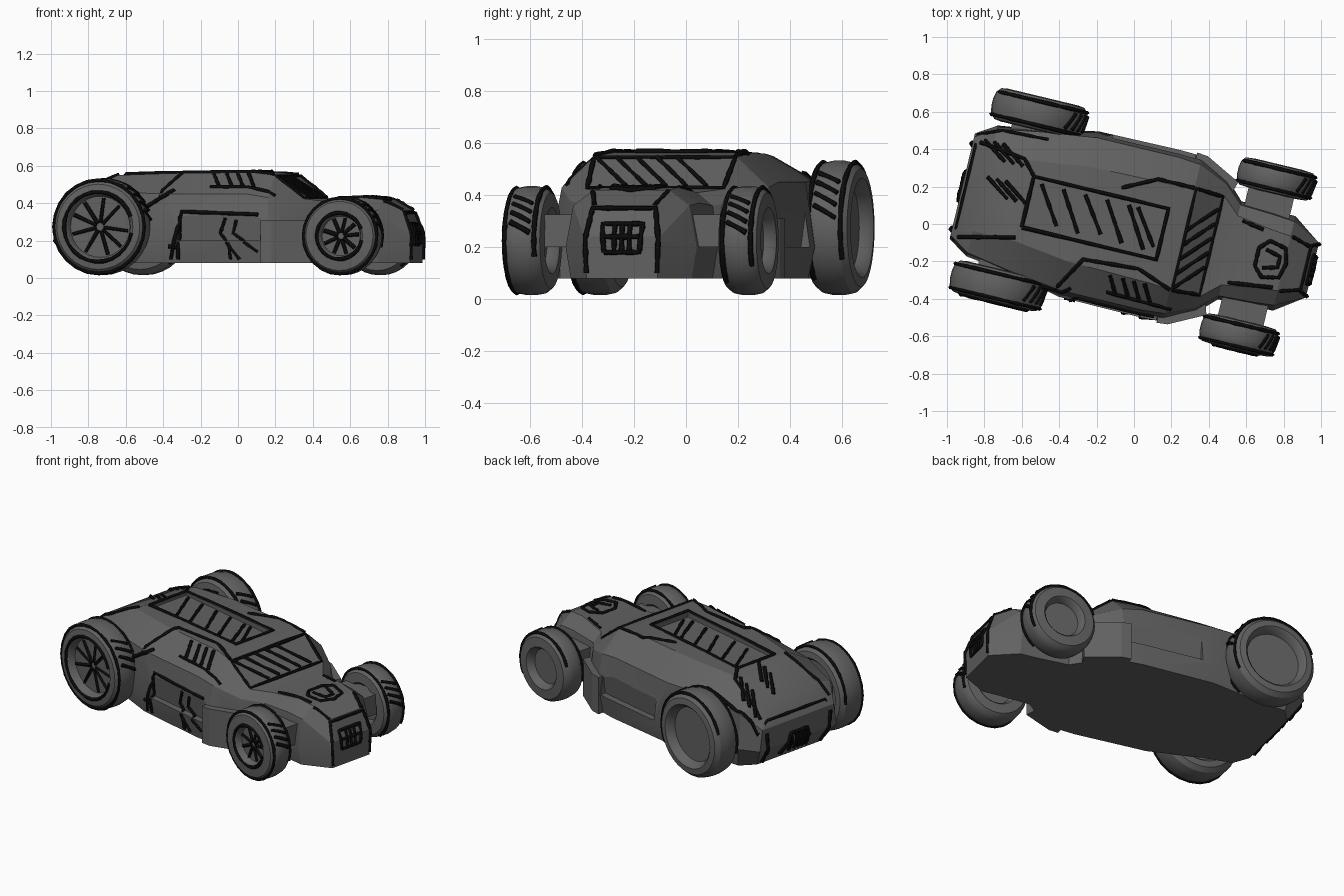
import bpy, bmesh, math, random
from mathutils import Vector, Matrix
from mathutils.bvhtree import BVHTree

if "Cube" in bpy.data.objects:
    bpy.data.objects.remove(bpy.data.objects["Cube"])

random.seed(4)

def material(name, c):
    m = bpy.data.materials.new(name)
    m.diffuse_color = (c, c, c, 1)
    m.use_nodes = True
    m.node_tree.nodes["Principled BSDF"].inputs["Base Color"].default_value = m.diffuse_color
    return m

GREY, BLACK = material("dark_grey", 0.12), material("ink", 0.003)

def finish(name, bm, mat=GREY, angle=30):
    bmesh.ops.recalc_face_normals(bm, faces=bm.faces)
    me = bpy.data.meshes.new(name)
    bm.to_mesh(me)
    bm.free()
    ob = bpy.data.objects.new(name, me)
    bpy.context.collection.objects.link(ob)
    me.materials.append(mat)
    if angle:
        bpy.ops.object.select_all(action='DESELECT')
        ob.select_set(True)
        bpy.context.view_layer.objects.active = ob
        bpy.ops.object.shade_smooth_by_angle(angle=math.radians(angle))
    return ob

def box(name, lo, hi):
    bm = bmesh.new()
    bmesh.ops.create_cube(bm, size=1)
    for v in bm.verts:
        v.co = Vector([a * (h - l) + (l + h) / 2 for a, l, h in zip(v.co, lo, hi)])
    return finish(name, bm, angle=0)

# Body shell: stations of (u, floor w, waist w, shoulder w, shoulder z, roof w, roof z, roof lean, floor lean)
STATIONS = [
    (-.94, .24, .29, .27, .33, .20, .38, .03, .08), (-.83, .33, .36, .34, .41, .22, .45, 0, .03),
    (-.60, .36, .39, .38, .46, .22, .55, 0, 0), (-.30, .43, .455, .42, .45, .26, .56, 0, 0),
    (.15, .44, .46, .42, .45, .27, .565, 0, 0), (.27, .43, .455, .41, .43, .28, .55, 0, 0),
    (.43, .34, .37, .34, .38, .28, .425, 0, 0), (.53, .25, .27, .25, .36, .19, .41, 0, 0),
    (.72, .24, .26, .24, .37, .16, .43, 0, 0), (.83, .24, .26, .23, .36, .15, .42, 0, 0),
    (.985, .14, .15, .15, .24, .13, .36, -.045, 0)]
bm = bmesh.new()
rings = []
for u, wb, wm, ws, zs, wr, zr, lean, floor in STATIONS:
    half = [(u + floor, wb, .08), (u, wm, .2), (u, ws, zs), (u + lean, wr, zr)]
    pts = half + [(x, -w, z) for x, w, z in reversed(half)]
    rings.append([bm.verts.new(p) for p in pts])
for a, b in zip(rings, rings[1:]):
    for i in range(8):
        j = (i + 1) % 8
        bm.faces.new((a[i], a[j], b[j], b[i]))
# End caps as three horizontal strips each
for r in (rings[0], rings[-1]):
    for i in range(3):
        bm.faces.new((r[i], r[i + 1], r[6 - i], r[7 - i]))
body = finish("body", bm, angle=20)

# Shallow roof recess, and door recesses that deepen downwards
cutters = [box("roof_cutter", (-.57, -.13, .535), (.15, .13, .7))]
for s in (-1, 1):
    c = box("door_cutter", (-.22, min(s * .42, s * .6), .2), (.235, max(s * .42, s * .6), .35))
    for v in c.data.vertices:
        if v.co.z > .3 and abs(v.co.y) < .5:
            v.co.y += s * .02
    cutters.append(c)
for c in cutters:
    c.hide_render = True
    c.hide_set(True)
    m = body.modifiers.new("cut", 'BOOLEAN')
    m.operation, m.object, m.solver = 'DIFFERENCE', c, 'EXACT'

# Side pods ahead of the doors, and axles
for s in (-1, 1):
    bm = bmesh.new()
    bot = [(.24, .40), (.24, .468), (.30, .462), (.49, .365), (.47, .3)]
    lo = [bm.verts.new((u, s * w, .08)) for u, w in bot]
    hi = [bm.verts.new((u, s * w, .31)) for u, w in bot]
    bm.faces.new(lo)
    bm.faces.new(hi)
    for i in range(5):
        j = (i + 1) % 5
        bm.faces.new((lo[i], lo[j], hi[j], hi[i]))
    finish("side_pod", bm, angle=0)
box("front_axle", (.55, -.38, .2), (.80, .38, .325))
box("rear_axle", (-.76, -.42, .17), (-.50, .42, .36))

# Wheels: lathed rounded tyre with a plain dished hub on both faces
def wheel(name, u, w, r, width, hub):
    prof = [(0, .22), (hub - .05, .22), (hub, .42), (hub + .06, .5), (.88, .47), (.97, .33), (1, .12)]
    prof += [(a, -b) for a, b in reversed(prof)]
    bm = bmesh.new()
    vs = [bm.verts.new((0, b * width, a * r)) for a, b in prof]
    es = [bm.edges.new(p) for p in zip(vs, vs[1:])]
    bmesh.ops.spin(bm, geom=vs + es, cent=(0, 0, 0), axis=(0, 1, 0), angle=math.tau, steps=32, use_duplicate=False)
    bmesh.ops.remove_doubles(bm, verts=bm.verts, dist=1e-4)
    ob = finish(name, bm)
    ob.location = (u, w, r + .015)

WHEELS = [("rear", -.63, .474, .259, .18, .68), ("front", .683, .429, .21, .16, .55)]
for n, u, w, r, width, hub in WHEELS:
    wheel(n + "_wheel_left", u, w, r, width, hub)
    wheel(n + "_wheel_right", u, -w, r, width, hub)

# Ink strokes: polylines collected into one bevelled curve object per area
def strokes(name, lines, radius=.010):
    cu = bpy.data.curves.new(name, 'CURVE')
    cu.dimensions, cu.bevel_depth, cu.bevel_resolution, cu.use_fill_caps = '3D', radius, 0, True
    for pts in lines:
        if len(pts) < 2:
            continue
        sp = cu.splines.new('POLY')
        sp.points.add(len(pts) - 1)
        for p, co in zip(sp.points, pts):
            p.co = (*co, 1)
            p.radius = random.uniform(.8, 1.2)
    cu.materials.append(BLACK)
    ob = bpy.data.objects.new(name, cu)
    bpy.context.collection.objects.link(ob)

bpy.context.view_layer.update()
bvh = BVHTree.FromObject(body, bpy.context.evaluated_depsgraph_get())

def project(poly, place, direction):
    out = []
    for (a, b), (c, d) in zip(poly, poly[1:]):
        for i in range(9):
            t = i / 8
            hit = bvh.ray_cast(Vector(place(a + (c - a) * t, b + (d - b) * t)), Vector(direction))[0]
            if hit:
                out.append(hit - Vector(direction) * .004)
    return out

# Roof frame, with hatching in the opening
frame = [(-.58, -.14), (.16, -.14), (.16, .14), (-.58, .14), (-.58, -.14)]
top = [frame] + [[(u, .11), (u + .13, random.uniform(-.11, -.03))] for u in (-.53, -.41, -.29, -.17, -.05, .0)]
# Windscreen outline and hatching
top += [[(.28, -.28), (.43, -.27), (.43, .27), (.28, .28), (.28, -.28)]]
top += [[(.28, w - .09), (.42, w + .06)] for w in (-.18, -.1, -.02, .06, .14)]
# Bonnet sweeps and vents
top += [[(-.33, -.42), (-.22, -.23), (.08, -.21), (.27, -.28)], [(-.11, .19), (.07, .28), (.27, .28)]]
top += [[(u, -.28), (u + .05, -.37)] for u in (-.06, .01, .07, .13)] + [[(-.06, -.37), (.3, -.38)]]
# Tail lines
top += [[(-.92, -.29), (-.92, .29), (-.8, .34), (-.55, .35)], [(-.9, -.27), (-.6, -.2)],
        [(-.9, .25), (-.65, .22), (-.57, .13)]]
top += [[(s + u, w), (s + u + .13, w - .09)] for w, s in ((.27, -.88), (.08, -.82)) for u in (0, .05, .1)]
# Nose badge and edges
top += [[(.68, -.05), (.73, -.1), (.82, -.08), (.84, 0), (.82, .08), (.73, .1), (.68, .05), (.68, -.05)],
        [(.72, -.05), (.8, -.03), (.8, .03), (.72, .05)], [(.56, -.17), (.8, -.14)],
        [(.56, .17), (.68, .15)], [(.84, -.15), (.94, -.12)], [(.84, .15), (.94, .12)]]
strokes("top_strokes", [project(l, lambda a, b: (a, b, 1), (0, 0, -1)) for l in top])

# Grille and nose outline
nose = [[(-.14, .1), (-.145, .23), (-.125, .35), (.125, .35), (.145, .23), (.14, .1)],
        [(-.07, .18), (-.08, .29), (.08, .29), (.07, .18), (-.07, .18)]]
nose += [[(w, .18), (w, .29)] for w in (-.03, 0, .03)] + [[(-.07, .24), (.07, .24)]]
strokes("grille_strokes", [project(l, lambda a, b: (2, a, b), (-1, 0, 0)) for l in nose])
# Tail panel
tail = [[(-.22, .1), (-.24, .3)], [(.24, .3), (.22, .1)], [(-.1, .12), (-.06, .25), (.06, .25), (.1, .12)]]
tail += [[(w, .12), (w + .03, .24)] for w in (-.07, -.04, -.01, .03)]
strokes("tail_strokes", [project(l, lambda a, b: (-2, a, b), (1, 0, 0)) for l in tail], .013)
# Door marks on the right side
door = [[(.22, .34), (-.2, .355), (-.26, .1)], [(-.21, .33), (-.22, .1)], [(-.27, .17), (-.21, .16)],
        [(.04, .32), (.01, .24), (.12, .1)], [(.1, .31), (.08, .24), (.22, .14)], [(.06, .19), (.07, .1)],
        [(-.4, .38), (-.25, .47)], [(.38, .27), (.44, .29)]]
strokes("door_strokes", [project(l, lambda a, b: (a, -1, b), (0, 1, 0)) for l in door])

# Wheel outlines, spokes and tread marks
def arc(u, w, z, r, a0, a1, n=24):
    return [(u + r * math.cos(a0 + (a1 - a0) * i / n), w, z + r * math.sin(a0 + (a1 - a0) * i / n)) for i in range(n + 1)]

for n, u, w, r, width, hub in WHEELS:
    z, o = r + .015, width / 2
    lines = [arc(u, -w - o * .75, z, r * .96, 0, math.tau), arc(u, -w - o, z, r * (hub + .04), .3, 6.1),
             arc(u, -w + o * .7, z, r * .97, -.3, 3.2), arc(u, w - o * .7, z, r * .97, -.9, 3.4),
             arc(u, w + o * .7, z, r * .97, -.5, 2.8)]
    for k in range(9):
        a = k * math.tau / 9 + random.uniform(-.15, .15)
        lines.append([(u + q * r * math.cos(a), -w - o * .5, z + q * r * math.sin(a)) for q in (.08, hub - .08)])
    for s in (-1, 1):
        for k in range(4):
            a = .15 + k * .2
            lines.append([(u + r * math.cos(b), s * w + t * o, z + r * math.sin(b)) for t, b in ((-.5, a + .2), (0, a + .1), (.5, a))])
    strokes(n + "_wheel_strokes", lines)

# Turn the whole car to its resting heading
turn = Matrix.Rotation(math.radians(-13.5), 4, 'Z') @ Matrix.Translation((0, -.0175, 0))
bpy.context.view_layer.update()
for ob in list(bpy.context.scene.objects):
    ob.matrix_world = turn @ ob.matrix_world
